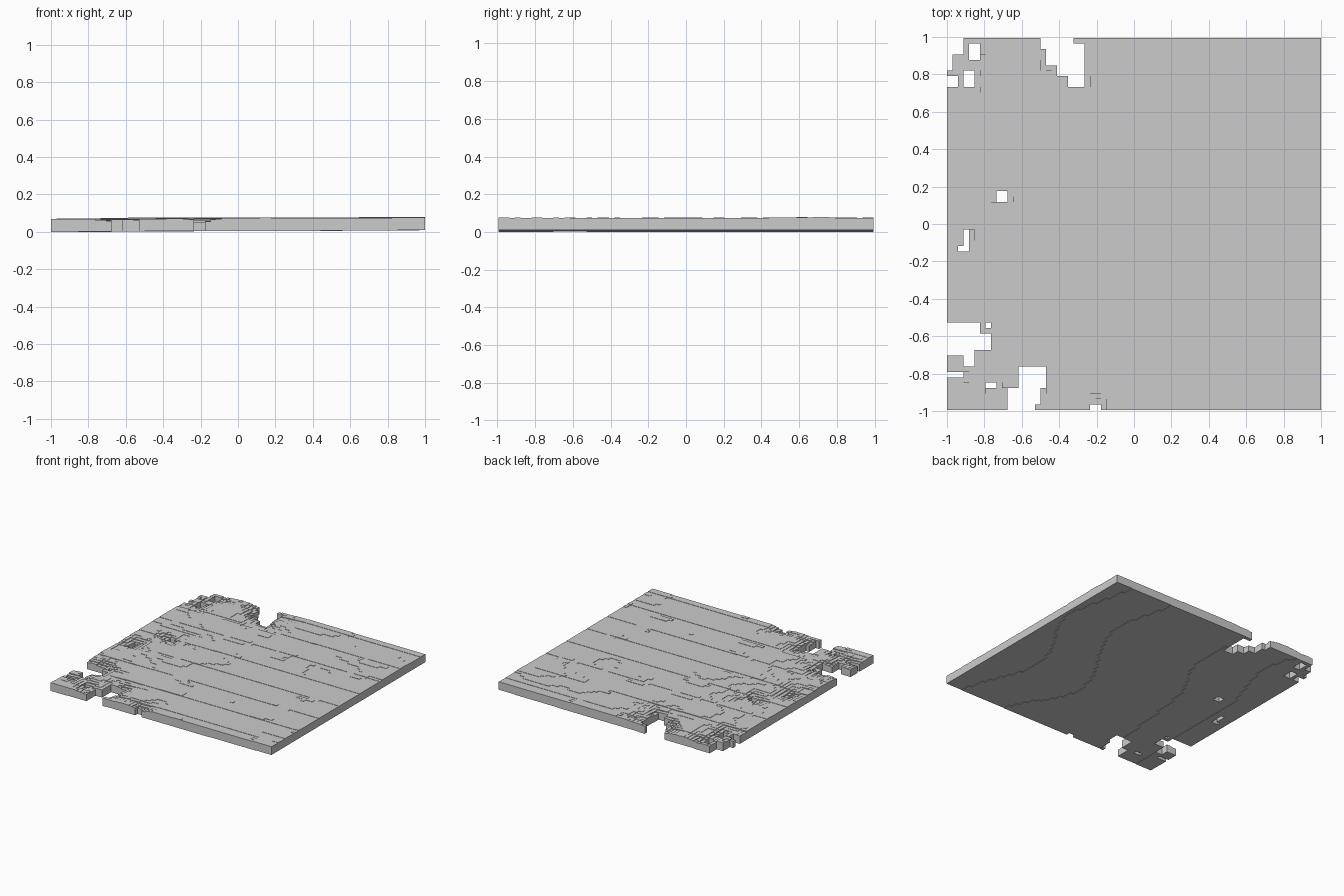
import bpy, bmesh, math, random
from mathutils import noise, Vector

if "Cube" in bpy.data.objects:
    bpy.data.objects.remove(bpy.data.objects["Cube"])

random.seed(4)
N = 68                      # cells per side
SX, SY = 2.0 / N, 1.99 / N
Q = 0.0025                  # height of one step

# Broken-out areas: x0, x1, y0, y1
HOLES = [
    (-1.0, -.91, .91, 1.0), (-1.0, -.97, .83, .91), (-.88, -.82, .88, .97),
    (-1.0, -.95, .73, .79), (-.91, -.85, .73, .81),
    (-.50, -.32, .95, 1.0), (-.47, -.26, .86, .97), (-.41, -.26, .79, .87),
    (-.34, -.26, .74, .80),
    (-.73, -.67, .13, .17),
    (-.90, -.87, -.12, -.03), (-.94, -.87, -.16, -.12),
    (-1.0, -.83, -.66, -.52), (-.86, -.77, -.66, -.58), (-1.0, -.86, -.69, -.66),
    (-.91, -.86, -.76, -.69), (-1.0, -.90, -.82, -.79),
    (-.78, -.75, -.56, -.52), (-.78, -.73, -.89, -.85),
    (-.61, -.48, -.89, -.76), (-.69, -.50, -.96, -.89), (-.69, -.54, -1.0, -.95),
    (-.23, -.18, -1.0, -.96),
]


def centre(i, j):
    return -1 + (i + .5) * SX, -.995 + (j + .5) * SY


def is_hole(i, j):
    x, y = centre(i, j)
    return any(a < x < b and c < y < d for a, b, c, d in HOLES)


def hole_distance(x, y):
    return min(math.hypot(max(a - x, 0, x - b), max(c - y, 0, y - d))
               for a, b, c, d in HOLES)


def top_level(i, j):
    """Worn plank surface, eroded toward the broken areas."""
    x, y = centre(i, j)
    z = .0755 + .003 * noise.noise(Vector((x * 1.3, y * 2.5, 1)))
    z += .002 * noise.noise(Vector((x * 3, y * 9, 5)))
    z -= .010 * max(0, -x - .35) ** 1.2                    # worn left end
    z += .003 * math.exp(-((y - .7) / .1) ** 2) * max(x, 0)
    if j % 9 == 2:                                         # plank joints
        z -= .0025
    d = hole_distance(x, y)
    rough = .6 + .9 * noise.noise(Vector((x * 9, y * 9, 2)))
    z -= .028 * math.exp(-d / .06) * max(rough, .1)
    return round(z / Q)


def bottom_level(i, j):
    """Underside tilts up slightly toward the right."""
    x, y = centre(i, j)
    z = .0075 + .005 * x + .003 * noise.noise(Vector((x, y, 8)))
    return max(0, round(z / Q))


cells = {(i, j): (bottom_level(i, j), top_level(i, j))
         for i in range(N) for j in range(N) if not is_hole(i, j)}
# Make sure the lowest cell stands on z = 0
low = min(b for b, t in cells.values())
cells = {k: (b - low, t) for k, (b, t) in cells.items()}


def make_object(name, quads, weld):
    bm = bmesh.new()
    cache = {}
    for quad in quads:
        vs = []
        for i, j, k in quad:
            co = (-1 + i * SX, -.995 + j * SY, k * Q)
            if not weld:
                vs.append(bm.verts.new(co))
            else:
                if (i, j, k) not in cache:
                    cache[(i, j, k)] = bm.verts.new(co)
                vs.append(cache[(i, j, k)])
        bm.faces.new(vs)
    me = bpy.data.meshes.new(name)
    bm.to_mesh(me)
    bm.free()
    ob = bpy.data.objects.new(name, me)
    bpy.context.collection.objects.link(ob)


top, under = [], []
for (i, j), (b, t) in cells.items():
    # Top and bottom of each cell
    top.append([(i, j, t), (i + 1, j, t), (i + 1, j + 1, t), (i, j + 1, t)])
    under.append([(i, j, b), (i, j + 1, b), (i + 1, j + 1, b), (i + 1, j, b)])
    # Step walls, one strip per level, where the neighbour leaves the side open
    sides = [((1, 0), (i + 1, j), (i + 1, j + 1)), ((-1, 0), (i, j + 1), (i, j)),
             ((0, 1), (i + 1, j + 1), (i, j + 1)), ((0, -1), (i, j), (i + 1, j))]
    for (di, dj), p, q in sides:
        nb, nt = cells.get((i + di, j + dj), (0, 0))
        for k in range(b, t):
            if not nb <= k < nt:
                top.append([(*p, k), (*q, k), (*q, k + 1), (*p, k + 1)])

make_object("worn_floor_slab", top, True)
make_object("slab_underside", under, False)
